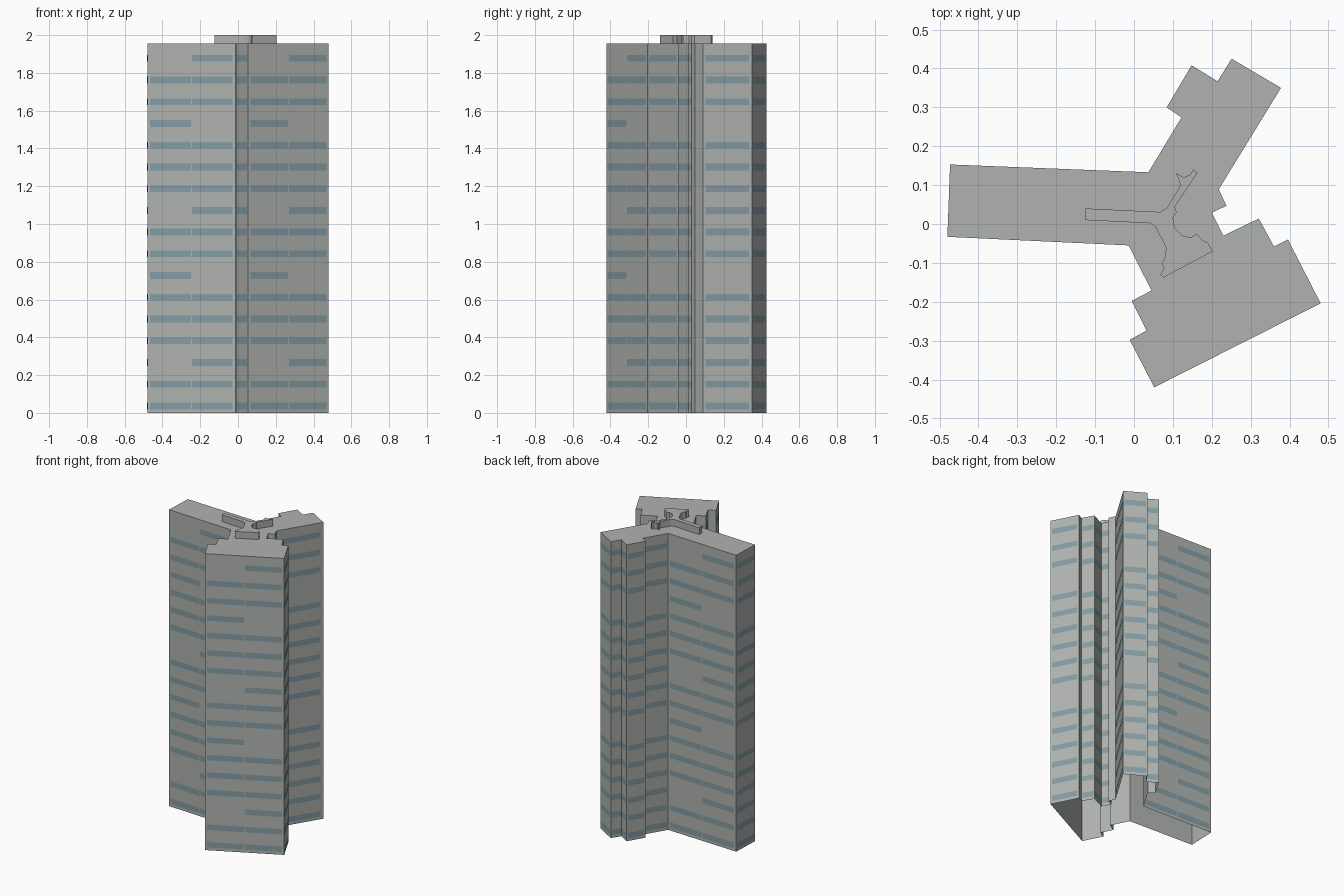
import bpy
import bmesh
from mathutils import Vector

cube = bpy.data.objects.get("Cube")
if cube:
    bpy.data.objects.remove(cube, do_unlink=True)


def make_material(name, colour):
    mat = bpy.data.materials.new(name)
    mat.use_nodes = True
    mat.diffuse_color = colour
    mat.node_tree.nodes["Principled BSDF"].inputs["Base Color"].default_value = colour
    return mat


def finish(bm, name, mat):
    mesh = bpy.data.meshes.new(name)
    bm.to_mesh(mesh)
    bm.free()
    mesh.materials.append(mat)
    obj = bpy.data.objects.new(name, mesh)
    bpy.context.scene.collection.objects.link(obj)
    return obj


def extruded_shell(name, outline, bottom, top, mat):
    """Walls and a flat roof over a counter-clockwise outline, open below."""
    bm = bmesh.new()
    low = [bm.verts.new((x, y, bottom)) for x, y in outline]
    high = [bm.verts.new((x, y, top)) for x, y in outline]
    for i in range(len(outline)):
        j = (i + 1) % len(outline)
        bm.faces.new((low[i], low[j], high[j], high[i]))
    bm.faces.new(high)
    return finish(bm, name, mat)


concrete = make_material("concrete grey", (0.43, 0.45, 0.43, 1))
glass = make_material("window blue grey", (0.23, 0.335, 0.375, 1))

ROOF = 1.955

# Three-winged footprint, counter-clockwise
footprint = [
    # west wing, south side
    (-.48, -.033), (-.014, -.055),
    # south-east wing
    (.045, -.171), (-.006, -.198), (.032, -.274), (-.011, -.298),
    (.052, -.42), (.48, -.204), (.396, -.04), (.36, -.058),
    (.321, .014), (.23, -.03), (.2, .029), (.238, .047),
    # north-east wing
    (.218, .089), (.378, .35), (.251, .425), (.215, .367),
    (.148, .408), (.084, .3), (.122, .274), (.037, .133),
    # west wing, north side
    (-.473, .153),
]
extruded_shell("tower_walls_and_roof", footprint, 0, ROOF, concrete)

# Low plant room on the roof, with curved recesses
plant_room = [
    (-.125, .01), (.04, .002), (.055, -.007), (.082, -.06), (.081, -.085),
    (.071, -.1), (.077, -.115), (.068, -.13), (.075, -.138), (.203, -.07),
    (.19, -.049), (.176, -.042), (.161, -.025), (.145, -.035), (.125, -.03),
    (.105, -.01), (.1, .015), (.11, .03), (.105, .045), (.163, .132),
    (.152, .14), (.145, .127), (.127, .12), (.108, .131), (.12, .1),
    (.085, .042), (.067, .031), (-.125, .04),
]
extruded_shell("roof_plant_room", plant_room, ROOF, 2, concrete)

# Window bands: long walls have two bays, short ones one, tiny returns none
FLOORS, PITCH, FIRST, BAND = 17, 0.115, 0.019, 0.036
bm = bmesh.new()
for i, start in enumerate(footprint):
    a = Vector((*start, 0))
    b = Vector((*footprint[(i + 1) % len(footprint)], 0))
    length = (b - a).length
    if length < 0.055:
        continue
    along = (b - a).normalized()
    outward = Vector((along.y, -along.x, 0)) * 0.0015
    bays = 2 if length > 0.4 else 1
    margin = 0.06 * length / bays
    gap = 0.006
    width = (length - 2 * margin - gap * (bays - 1)) / bays
    for floor in range(FLOORS):
        z = FIRST + floor * PITCH
        for bay in range(bays):
            # Staggered blank panels repeat every seven floors
            left_bay = bays == 2 and bay == 0
            if floor % 7 == (2 if left_bay else 6):
                continue
            s = margin + bay * (width + gap)
            p = a + along * s + outward
            q = p + along * width
            corners = [(p, z), (q, z), (q, z + BAND), (p, z + BAND)]
            bm.faces.new([bm.verts.new((v.x, v.y, h)) for v, h in corners])
finish(bm, "window_bands", glass)
